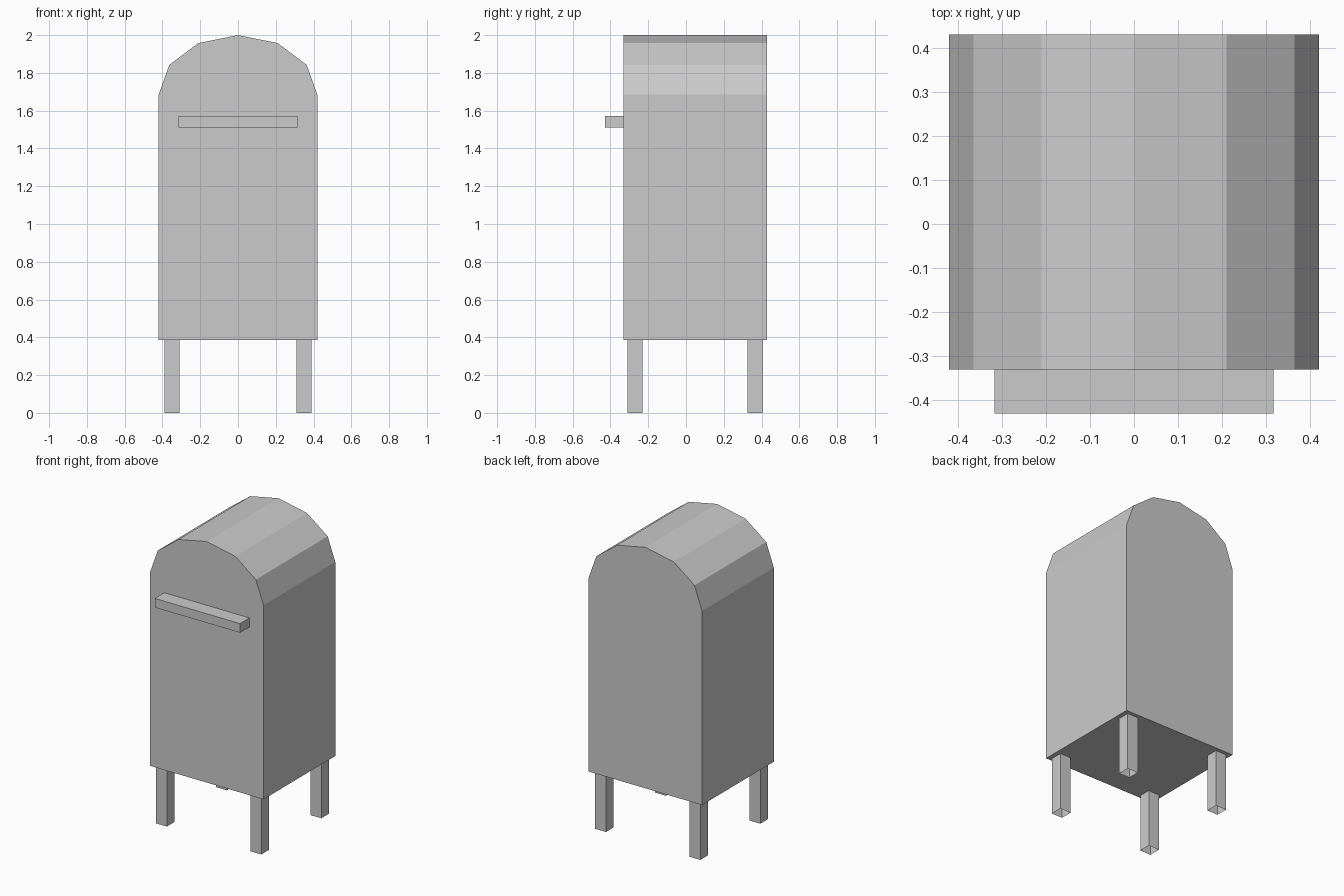
import bpy, bmesh, math

cube = bpy.data.objects.get("Cube")
if cube:
    bpy.data.objects.remove(cube, do_unlink=True)

grey = bpy.data.materials.new("light_grey")
grey.use_nodes = True
grey.diffuse_color = (0.6, 0.6, 0.6, 1)
grey.node_tree.nodes["Principled BSDF"].inputs["Base Color"].default_value = (0.6, 0.6, 0.6, 1)


def finish(name, bm):
    mesh = bpy.data.meshes.new(name)
    bm.to_mesh(mesh)
    bm.free()
    mesh.materials.append(grey)
    obj = bpy.data.objects.new(name, mesh)
    bpy.context.collection.objects.link(obj)
    return obj


def box(name, x, y, z, open_ends=False):
    """Box from (min, max) ranges, optionally without its top and bottom."""
    bm = bmesh.new()
    bmesh.ops.create_cube(bm, size=1)
    for v in bm.verts:
        v.co = [r[0] if c < 0 else r[1] for c, r in zip(v.co, (x, y, z))]
    bm.normal_update()
    if open_ends:
        ends = [f for f in bm.faces if abs(f.normal.z) > 0.5]
        bmesh.ops.delete(bm, geom=ends, context="FACES_ONLY")
    return finish(name, bm)


# Body: arched outline extruded from front to back
HALF, FRONT, BACK = 0.42, -0.33, 0.43
BASE, SPRING, TOP = 0.385, 1.685, 2.0
outline = [(-HALF, BASE), (HALF, BASE)]
for i in range(7):
    a = math.pi * i / 6
    outline.append((HALF * math.cos(a), SPRING + (TOP - SPRING) * math.sin(a)))
bm = bmesh.new()
front = bm.faces.new([bm.verts.new((x, FRONT, z)) for x, z in outline])
ext = bmesh.ops.extrude_face_region(bm, geom=[front], use_keep_orig=True)
for v in ext["geom"]:
    if isinstance(v, bmesh.types.BMVert):
        v.co.y = BACK
bmesh.ops.recalc_face_normals(bm, faces=bm.faces)
finish("body", bm)

# Handle across the front
box("handle", (-0.316, 0.316), (-0.43, FRONT), (1.512, 1.573))

# Four hollow legs
for side, x in (("right", (-0.39, -0.31)), ("left", (0.31, 0.39))):
    for end, y in (("front", (-0.31, -0.23)), ("back", (0.325, 0.405))):
        box(f"{end}_{side}_leg", x, y, (0, BASE), open_ends=True)
